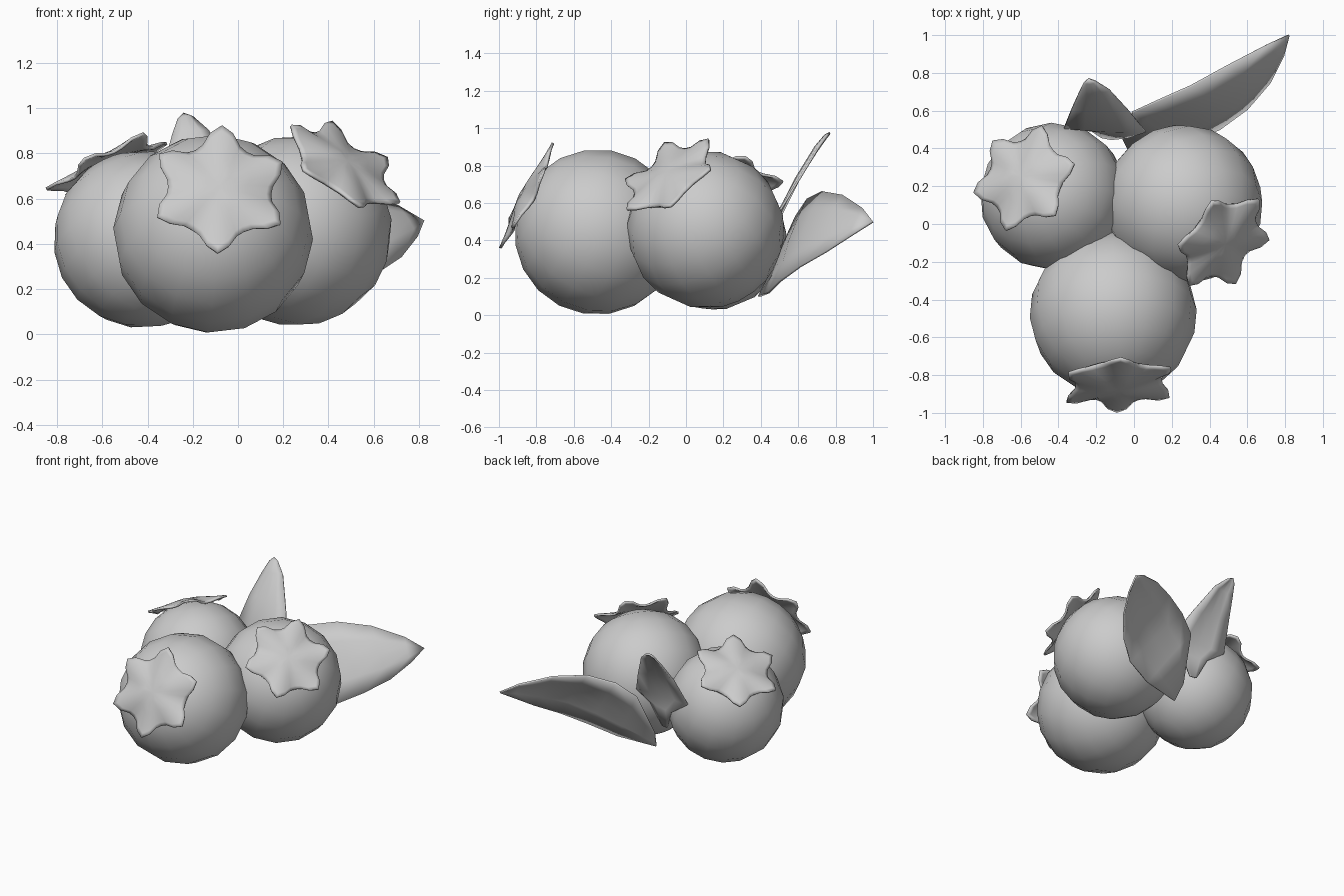
import bpy, bmesh, math
from mathutils import Vector, Matrix

if "Cube" in bpy.data.objects:
    bpy.data.objects.remove(bpy.data.objects["Cube"])

grey = bpy.data.materials.new("plain_grey")
grey.diffuse_color = (0.6, 0.6, 0.6, 1)
grey.use_nodes = True
grey.node_tree.nodes["Principled BSDF"].inputs["Base Color"].default_value = grey.diffuse_color


def finish(bm, name, matrix=Matrix(), angle=60, thickness=0):
    bmesh.ops.recalc_face_normals(bm, faces=bm.faces)
    me = bpy.data.meshes.new(name)
    bm.to_mesh(me)
    bm.free()
    ob = bpy.data.objects.new(name, me)
    bpy.context.collection.objects.link(ob)
    ob.matrix_world = matrix
    me.materials.append(grey)
    if thickness:
        mod = ob.modifiers.new("thickness", "SOLIDIFY")
        mod.thickness = thickness
        mod.offset = 0
    bpy.ops.object.select_all(action="DESELECT")
    ob.select_set(True)
    bpy.context.view_layer.objects.active = ob
    bpy.ops.object.shade_smooth_by_angle(angle=math.radians(angle))
    return ob


def frame(centre, normal, toward):
    # local z along the crown axis, local x toward one crown tip
    c, z = Vector(centre), Vector(normal).normalized()
    d = Vector(toward) - c
    x = (d - z * d.dot(z)).normalized()
    y = z.cross(x)
    return Matrix.Translation(c) @ Matrix((x, y, z)).transposed().to_4x4()


def berry(name, matrix, r):
    bm = bmesh.new()
    bmesh.ops.create_uvsphere(bm, u_segments=16, v_segments=10, radius=r)
    finish(bm, name, matrix)


def crown(name, matrix, r, reach):
    # six-pointed wavy star that hugs the berry, with tips curling outward
    bm = bmesh.new()
    n, steps = 36, (0.25, 0.5, 0.75, 0.9, 1.0)
    centre = bm.verts.new((0, 0, r + 0.008))
    prev = None
    for s in steps:
        ring = []
        for i in range(n):
            a = 2 * math.pi * i / n
            tip = (0.5 + 0.5 * math.cos(6 * a)) ** 1.6
            rho = s * reach * (0.72 + 0.28 * tip)
            h = math.sqrt(r * r - rho * rho) + 0.012
            h += s ** 3 * (0.012 + 0.09 * tip) + 0.008 * s * math.cos(3 * a + 1)
            ring.append(bm.verts.new((rho * math.cos(a), rho * math.sin(a), h)))
        for i in range(n):
            j = (i + 1) % n
            if prev:
                bm.faces.new((prev[i], ring[i], ring[j], prev[j]))
            else:
                bm.faces.new((centre, ring[i], ring[j]))
        prev = ring
    finish(bm, name, matrix, thickness=0.014)


def leaf(name, rows, tip, bend):
    # two edge curves joined by a bowed blade that closes to a point
    bm = bmesh.new()
    bend = Vector(bend)
    cols = 5
    last = len(rows) - 1
    grid = []
    for k, (lo, hi) in enumerate(rows):
        lo, hi = Vector(lo), Vector(hi)
        amount = math.sin(0.8 * math.pi * k / last) * min(1, 1.4 * k / last)
        grid.append([bm.verts.new(lo.lerp(hi, c / (cols - 1))
                     + bend * amount * math.sin(math.pi * c / (cols - 1)))
                     for c in range(cols)])
    end = bm.verts.new(tip)
    for a, b in zip(grid, grid[1:]):
        for c in range(cols - 1):
            bm.faces.new((a[c], a[c + 1], b[c + 1], b[c]))
    for c in range(cols - 1):
        bm.faces.new((grid[-1][c], grid[-1][c + 1], end))
    finish(bm, name, thickness=0.012)


# Berries with their crowns: centre, crown axis, one tip point, radius, crown reach
fruits = {
    "front": ((-0.11, -0.475, 0.445), (0.07, -0.89, 0.46), (-0.07, -0.72, 0.92), 0.443, 0.315),
    "left": ((-0.425, 0.145, 0.42), (-0.42, 0.26, 0.87), (-0.43, 0.05, 0.93), 0.392, 0.295),
    "right": ((0.26, 0.105, 0.458), (0.51, -0.48, 0.70), (0.25, -0.12, 0.93), 0.422, 0.295),
}
for side, (centre, axis, toward, r, reach) in fruits.items():
    m = frame(centre, axis, toward)
    berry(side + "_berry", m, r)
    crown(side + "_crown", m, r, reach)

# Large leaf sweeping out behind the right berry
leaf("large_leaf", [
    ((-0.03, 0.39, 0.10), (-0.06, 0.45, 0.22)),
    ((0.25, 0.44, 0.12), (-0.01, 0.59, 0.53)),
    ((0.45, 0.50, 0.18), (0.12, 0.65, 0.62)),
    ((0.60, 0.61, 0.26), (0.30, 0.73, 0.66)),
    ((0.72, 0.75, 0.34), (0.50, 0.84, 0.64)),
    ((0.79, 0.89, 0.43), (0.70, 0.945, 0.57)),
], (0.82, 1.0, 0.50), (0.015, -0.04, 0.0))

# Small leaf standing up between the two rear berries
leaf("small_leaf", [
    ((-0.17, 0.46, 0.30), (-0.12, 0.45, 0.30)),
    ((-0.23, 0.50, 0.44), (-0.03, 0.46, 0.45)),
    ((-0.37, 0.51, 0.54), (0.06, 0.49, 0.54)),
    ((-0.33, 0.61, 0.74), (-0.03, 0.60, 0.72)),
    ((-0.29, 0.70, 0.88), (-0.13, 0.71, 0.90)),
    ((-0.265, 0.75, 0.95), (-0.20, 0.755, 0.96)),
], (-0.24, 0.77, 0.975), (0, -0.015, 0.01))
